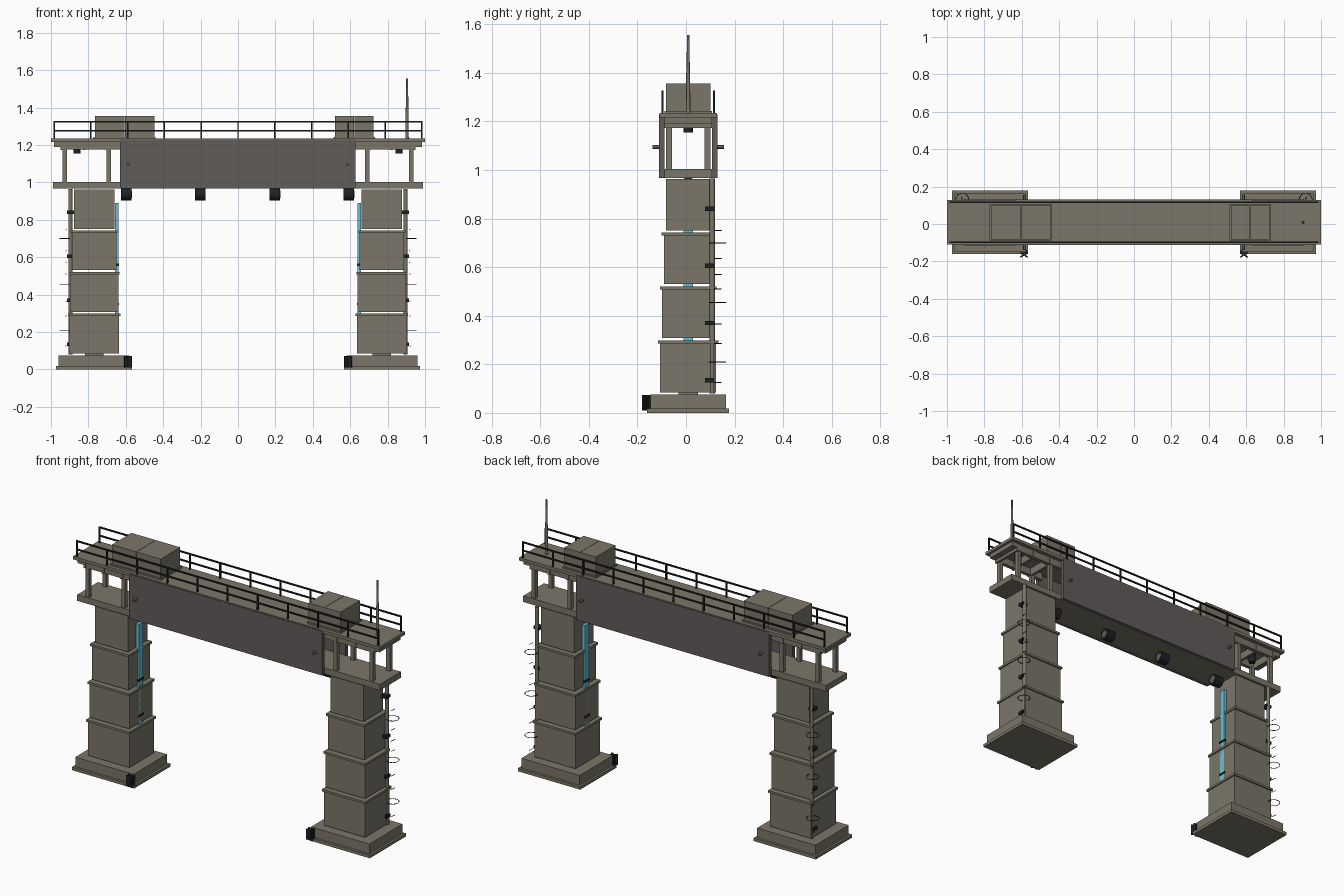
import bpy, bmesh, math
from mathutils import Matrix, Vector

if "Cube" in bpy.data.objects:
    bpy.data.objects.remove(bpy.data.objects["Cube"])

YC = 0.009  # the structure's middle line in y


def mat(name, col):
    m = bpy.data.materials.new(name)
    m.diffuse_color = (*col, 1)
    m.use_nodes = True
    m.node_tree.nodes["Principled BSDF"].inputs["Base Color"].default_value = m.diffuse_color
    return m


TAN = mat("warm concrete", (0.20, 0.182, 0.14))
GREY = mat("dark grey panel", (0.115, 0.106, 0.10))
BLACK = mat("black metal", (0.014, 0.015, 0.016))
CYAN = mat("cyan light", (0.15, 0.52, 0.64))


class Part:
    """Collects primitives into one named object."""

    def __init__(self, name, material):
        self.name, self.material, self.bm = name, material, bmesh.new()

    def box(self, x0, x1, y0, y1, z0, z1, rot=0):
        m = (Matrix.Translation(((x0 + x1) / 2, (y0 + y1) / 2, (z0 + z1) / 2))
             @ Matrix.Rotation(rot, 4, 'Z')
             @ Matrix.Diagonal((abs(x1 - x0), y1 - y0, z1 - z0, 1)))
        bmesh.ops.create_cube(self.bm, size=1, matrix=m)
        return self

    def rod(self, a, b, r, r2=None, n=8):
        a, b = Vector(a), Vector(b)
        d = b - a
        m = Matrix.Translation((a + b) / 2) @ d.to_track_quat('Z', 'Y').to_matrix().to_4x4()
        bmesh.ops.create_cone(self.bm, cap_ends=True, segments=n, radius1=r,
                              radius2=r if r2 is None else r2, depth=d.length, matrix=m)
        return self

    def ring(self, c, r, t, n=14):
        pts = [Vector((c[0] + r * math.cos(i * math.tau / n),
                       c[1] + r * math.sin(i * math.tau / n), c[2])) for i in range(n)]
        for i in range(n):
            self.rod(pts[i], pts[(i + 1) % n], t, n=4)
        return self

    def done(self, smooth=False):
        me = bpy.data.meshes.new(self.name)
        self.bm.to_mesh(me)
        self.bm.free()
        me.materials.append(self.material)
        ob = bpy.data.objects.new(self.name, me)
        bpy.context.collection.objects.link(ob)
        if smooth:
            for p in me.polygons:
                p.use_smooth = len(p.vertices) == 4
            me.set_sharp_from_angle(angle=math.radians(50))
        return ob


# Stacked leg blocks: half x, half y, bottom z, top z
BLOCKS = [(0.134, 0.115, 0.084, 0.285), (0.129, 0.108, 0.308, 0.507),
          (0.119, 0.100, 0.531, 0.730), (0.108, 0.091, 0.750, 0.962)]

for side, s in (("left", -1), ("right", 1)):
    cx = s * 0.769

    # Stepped foot
    foot = Part(side + "_foot", TAN)
    foot.box(cx - 0.203, cx + 0.203, YC - 0.169, YC + 0.169, 0, 0.018)
    foot.box(cx - 0.19, cx + 0.19, YC - 0.155, YC + 0.155, 0.018, 0.075)
    foot.done()

    # Leg blocks with thin collars and narrow gaps
    leg = Part(side + "_leg", TAN)
    leg.box(cx - 0.05, cx + 0.05, YC - 0.04, YC + 0.04, 0.07, 0.09)
    for i, (hx, hy, z0, z1) in enumerate(BLOCKS):
        leg.box(cx - hx, cx + hx, YC - hy, YC + hy, z0, z1)
        if i < 3:
            leg.box(cx - hx - 0.007, cx + hx + 0.007, YC - hy - 0.009, YC + hy + 0.009,
                    z1, z1 + 0.013)
    leg.done()

    # Light strip on the inner face and its clips
    xi = s * 0.649
    Part(side + "_light_strip", CYAN).box(
        xi - 0.009, xi + 0.009, YC - 0.019, YC + 0.019, 0.25, 0.89).done()
    clips = Part(side + "_strip_clips", BLACK)
    for z in (0.35, 0.56):
        clips.box(xi - 0.012, xi + 0.012, YC - 0.024, YC + 0.024, z - 0.006, z + 0.006)
    clips.done()

    # Conduit on the outer back corner, with clamps
    px, py = s * 0.896, 0.108
    Part(side + "_conduit", TAN).rod((px, py, 0.08), (px, py, 0.965), 0.011, n=10).done(True)
    clamps = Part(side + "_conduit_clamps", BLACK)
    for z in (0.135, 0.37, 0.605, 0.84):
        clamps.box(px - 0.018, px + 0.018, 0.078, 0.114, z - 0.009, z + 0.009)
    clamps.done()

    # Wire loops and pegs beside the conduit
    loops = Part(side + "_wire_loops", BLACK)
    for z in (0.21, 0.455, 0.70):
        loops.ring((s * 0.918, 0.13, z), 0.035, 0.002)
    for z in (0.125, 0.285, 0.365, 0.51, 0.57, 0.635, 0.75):
        loops.rod((s * 0.917, 0.115, z), (s * 0.921, 0.147, z), 0.002, n=4)
    loops.done()

    # Crossed fin bracket on the inner front corner of the foot
    fin = Part(side + "_foot_bracket", BLACK)
    for a in (-0.6, 0.6):
        fin.box(s * 0.588 - 0.024, s * 0.588 + 0.024, -0.168, -0.160, 0.010, 0.073, a)
    fin.box(s * 0.588 - 0.015, s * 0.588 + 0.015, -0.163, -0.14, 0.015, 0.068)
    fin.done()

    # Posts between floor and deck
    posts = Part(side + "_deck_posts", TAN)
    for x in (0.692, 0.926):
        for y in (YC - 0.079, YC + 0.079):
            posts.box(s * x - 0.012, s * x + 0.012, y - 0.012, y + 0.012, 1.0, 1.18)
    posts.done()

    # Ribbed frame under the deck end
    frame = Part(side + "_deck_frame", TAN)
    for y in (YC - 0.083, YC + 0.083):
        frame.box(s * 0.62, s * 0.945, y - 0.011, y + 0.011, 1.175, 1.216)
    for x in (0.70, 0.82, 0.94):
        frame.box(s * x - 0.008, s * x + 0.008, YC - 0.097, YC + 0.097, 1.172, 1.216)
    frame.box(s * 0.94, s * 0.985, YC - 0.097, YC + 0.097, 1.19, 1.216)
    frame.done()
    Part(side + "_deck_lamp", BLACK).rod((s * 0.86, YC, 1.154), (s * 0.86, YC, 1.216),
                                         0.019, n=12).done(True)

# Lower floor and upper deck
Part("lower_floor", TAN).box(-0.988, 0.988, YC - 0.097, YC + 0.097, 0.967, 1.003).done()
Part("upper_deck", TAN).box(-1, 1, YC - 0.118, YC + 0.118, 1.216, 1.234).done()

# Large side panels with bolts
for name, s in (("front", -1), ("back", 1)):
    y = YC + s * 0.109
    Part(name + "_side_panel", GREY).box(-0.632, 0.627, y - 0.012, y + 0.012, 0.967, 1.228).done()
    bolts = Part(name + "_panel_bolts", GREY)
    for x in (-0.585, 0.585):
        bolts.rod((x, y, 1.095), (x, YC + s * 0.147, 1.095), 0.008)
    bolts.done(True)

    # Railing
    y = YC + s * 0.106
    rail = Part(name + "_railing", BLACK)
    for i in range(11):
        x = -0.983 + i * 0.1966
        rail.box(x - 0.004, x + 0.004, y - 0.004, y + 0.004, 1.23, 1.328)
    for z in (1.275, 1.324):
        rail.box(-0.987, 0.987, y - 0.004, y + 0.004, z - 0.004, z + 0.004)
    rail.done()

# Round lamps hanging under the bridge
lamps = Part("bridge_lamps", BLACK)
lens = Part("bridge_lamp_lenses", GREY)
for x in (-0.597, -0.202, 0.197, 0.593):
    lamps.rod((x - 0.028, YC, 0.937), (x + 0.028, YC, 0.937), 0.033, n=14)
    lens.rod((x - 0.029, YC, 0.937), (x + 0.029, YC, 0.937), 0.02, n=14)
lamps.done(True)
lens.done(True)

# Equipment boxes on the deck, each with a plinth and a middle seam
for name, x0, x1 in (("left", -0.765, -0.447), ("right", 0.518, 0.725)):
    b = Part(name + "_equipment_box", TAN)
    xm = (x0 + x1) / 2
    b.box(x0 - 0.007, x1 + 0.007, YC - 0.098, YC + 0.098, 1.23, 1.243)
    b.box(x0, xm - 0.001, YC - 0.091, YC + 0.091, 1.24, 1.355)
    b.box(xm + 0.001, x1, YC - 0.091, YC + 0.091, 1.24, 1.355)
    b.done()

# Antenna mast
mast = Part("antenna_mast", TAN)
mast.rod((0.904, YC, 1.23), (0.904, YC, 1.40), 0.009, 0.008)
mast.rod((0.904, YC, 1.40), (0.904, YC, 1.556), 0.007, 0.005)
mast.done(True)
